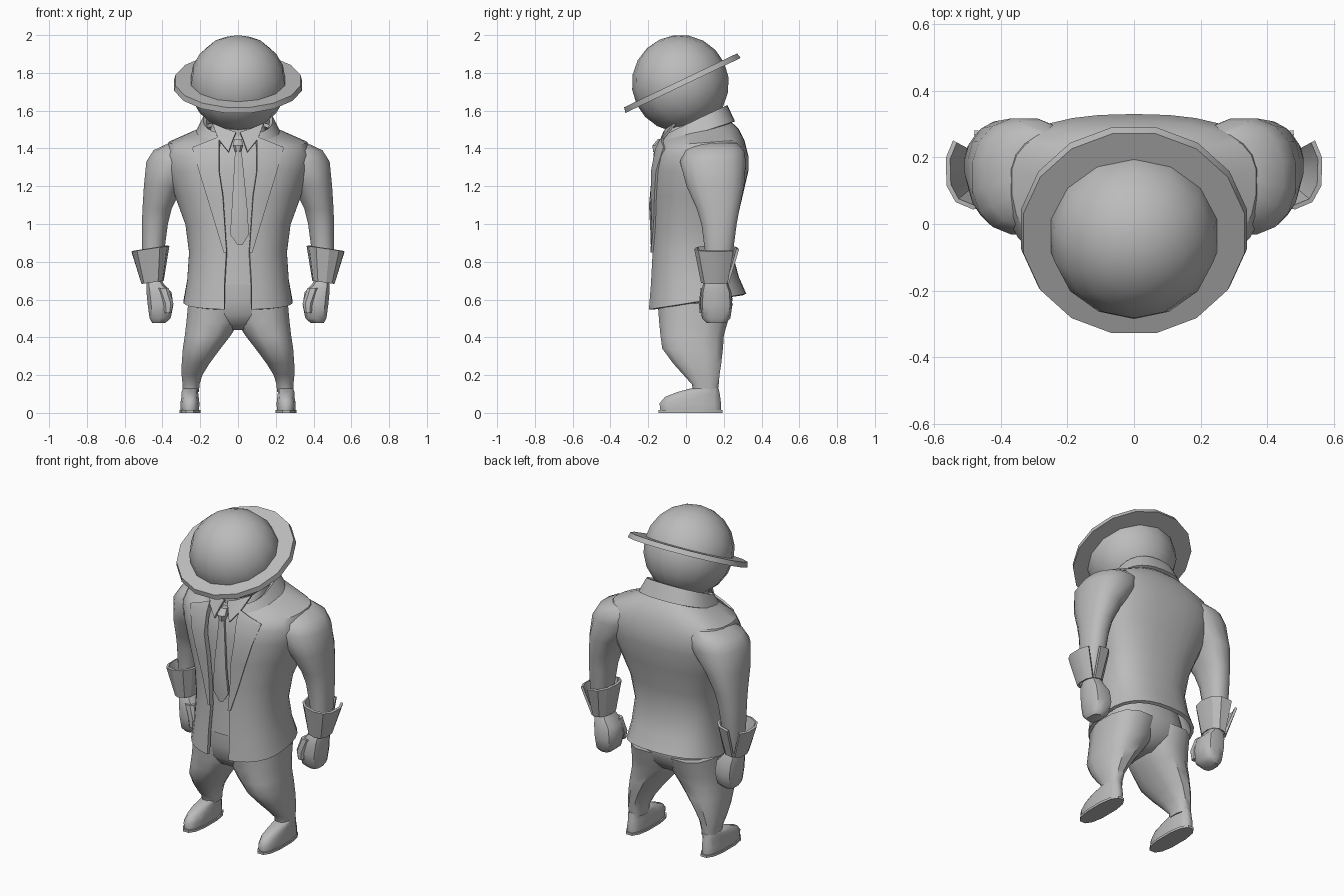
import bpy, bmesh, math
from mathutils import Matrix

if "Cube" in bpy.data.objects:
    bpy.data.objects.remove(bpy.data.objects["Cube"])

grey = bpy.data.materials.new("plain grey")
grey.use_nodes = True
COLOUR = (.5, .5, .5, 1)
grey.diffuse_color = COLOUR
grey.node_tree.nodes["Principled BSDF"].inputs["Base Color"].default_value = COLOUR


def finish(bm, name, thick=0, mirror=True, angle=40):
    """Turn a bmesh into a finished, shaded object."""
    bmesh.ops.recalc_face_normals(bm, faces=bm.faces)
    mesh = bpy.data.meshes.new(name)
    bm.to_mesh(mesh)
    bm.free()
    obj = bpy.data.objects.new(name, mesh)
    bpy.context.collection.objects.link(obj)
    mesh.materials.append(grey)
    if mirror:
        modifier = obj.modifiers.new("mirror", 'MIRROR')
        modifier.merge_threshold = .002
    if thick:
        modifier = obj.modifiers.new("thickness", 'SOLIDIFY')
        modifier.thickness = thick
        modifier.offset = 0
    bpy.ops.object.select_all(action='DESELECT')
    obj.select_set(True)
    bpy.context.view_layer.objects.active = obj
    bpy.ops.object.convert(target='MESH')
    bpy.ops.object.shade_smooth_by_angle(angle=math.radians(angle))


def loft(name, rows, closed=True, **options):
    """Skin a list of equal-length point rows, capping closed ones."""
    bm = bmesh.new()
    grid = [[bm.verts.new(point) for point in row] for row in rows]
    count = len(grid[0])
    for low, high in zip(grid, grid[1:]):
        for i in range(count if closed else count - 1):
            j = (i + 1) % count
            bm.faces.new((low[i], low[j], high[j], high[i]))
    if closed:
        bm.faces.new(grid[0])
        bm.faces.new(grid[-1])
    finish(bm, name, **options)


def signed_power(value, power):
    return math.copysign(abs(value) ** power, value)


def oval(angle, left, right, front, back, power):
    """Point on a rounded box outline between the given limits."""
    x = (left + right) / 2 + (right - left) / 2 * signed_power(math.cos(angle), power)
    y = (front + back) / 2 + (back - front) / 2 * signed_power(math.sin(angle), power)
    return x, y


def tube(name, table, sides=12, power=.8, **options):
    """Loft of ovals, one for each (height, left, right, front, back)."""
    rows = []
    for z, *limits in table:
        angles = [math.tau * (i + .5) / sides for i in range(sides)]
        rows.append([(*oval(angle, *limits, power), z) for angle in angles])
    loft(name, rows, **options)


# Coat: height, half width, front y, back y, half opening, tilt, y of widest point
COAT = [
    (.585, .28, -.19, .31, .07, .16, .05),
    (.7, .26, -.18, .27, .07, .08, .05),
    (.85, .25, -.17, .235, .06, 0, .05),
    (1, .27, -.165, .255, .07, 0, .07),
    (1.15, .325, -.17, .29, .08, 0, .1),
    (1.28, .37, -.17, .32, .1, 0, .12),
    (1.36, .385, -.16, .32, .1, 0, .13),
    (1.42, .36, -.14, .3, .1, .08, .13),
    (1.46, .25, -.12, .27, .1, .18, .08),
    (1.49, .18, -.105, .23, .1, .25, .06),
]
CURVE = .83


def coat_point(row, angle):
    height, width, front, back, opening, tilt, middle = row
    s = math.sin(angle)
    x = width * max(math.cos(angle), 0) ** CURVE
    if s > 0:
        y = middle + (back - middle) * signed_power(s, .72)
    else:
        y = middle + (middle - front) * signed_power(s, CURVE)
    return (0 if x < .003 else x, y, height + tilt * (y - .05))


def coat_angle(row, x):
    """Angle at which the front of a coat row reaches x."""
    width = row[1]
    return -math.acos(min(1, (x / width) ** (1 / CURVE)))


def coat_half(row, steps=14):
    """Half a coat row, from the opening round to the middle of the back."""
    start = coat_angle(row, row[4])
    return [coat_point(row, start + (math.pi / 2 - start) * i / steps) for i in range(steps + 1)]


def coat_row(z):
    """Coat dimensions at any height."""
    for low, high in zip(COAT, COAT[1:]):
        if z <= high[0]:
            t = (z - low[0]) / (high[0] - low[0])
            return [a + (b - a) * t for a, b in zip(low, high)]
    return COAT[-1]


def on_front(x, z, out):
    """Point on the coat front, pushed forward by out."""
    row = coat_row(z)
    y = coat_point(row, coat_angle(row, abs(x)))[1]
    return (x, y - out, z)


loft("coat", [coat_half(row) for row in COAT], closed=False, thick=.02)

# Folded coat collar
COLLAR = [(1.47, .215, -.14, .25, .1, .35, .05), (1.545, .175, -.105, .21, .085, .5, .05)]
loft("coat_collar", [coat_half(row) for row in COLLAR], closed=False, thick=.02, angle=30)

# Lapels widen from the waist and end in a sloping top edge
lapel = []
for z, outer in [(.85, .075), (1, .12), (1.15, .165), (1.28, .205), (1.4, .24)]:
    inner = coat_row(z)[4]
    lapel.append([on_front(inner + (outer - inner) * i / 3, z, .015) for i in range(4)])
lapel.append([on_front(x, 1.5 - x * .4, .014) for x in (.1, .13, .17, .235)])
loft("lapel", lapel, closed=False, thick=.012)

# Shirt front, shirt collar points and neck
shirt = [[on_front(x, z, -.022) for x in (0, .05, .09, .13)]
         for z in (.68, .85, 1, 1.15, 1.28, 1.38, 1.46)]
loft("shirt_front", shirt, closed=False, thick=.01)
tips = [[(.01, -.115, 1.485), (.025, -.13, 1.45)],
        [(.06, -.105, 1.5), (.05, -.155, 1.38)],
        [(.135, -.06, 1.53), (.105, -.125, 1.45)]]
loft("shirt_collar", tips, closed=False, thick=.012)
tube("neck", [(1.36, -.15, .15, -.1, .18), (1.5, -.15, .15, -.1, .18), (1.56, -.13, .13, -.02, .18)],
     mirror=False)

# Tie: blade with a raised middle, then the knot
tie = []
for z, left, right in [(.89, 0, .02), (.945, -.04, .056), (1.1, -.03, .046), (1.39, -.013, .016)]:
    bulge = .008 + .01 * math.sin((z - .89) * 6)
    middle = (left + right) / 2
    tie.append([on_front(left, z, bulge - .006), on_front(middle, z, bulge),
                on_front(right, z, bulge - .006)])
loft("tie", tie, closed=False, thick=.02, mirror=False, angle=30)
tube("tie_knot", [(1.38, -.016, .016, -.175, -.13), (1.415, -.03, .03, -.18, -.12),
                  (1.45, -.02, .02, -.15, -.1)], sides=8, mirror=False)

# Sleeves from wrist to shoulder
tube("sleeve", [
    (.7, .41, .49, .11, .215), (.85, .39, .51, .1, .25), (1, .37, .51, .08, .27),
    (1.08, .35, .507, .055, .285), (1.2, .29, .5, 0, .31), (1.33, .17, .488, -.035, .32),
    (1.39, .16, .45, -.01, .31), (1.43, .17, .365, .05, .27)], sides=16, power=.87)

# Split, flared cuffs
cuff = []
for z, split, limits in [(.69, 4, (.4, .505, .085, .225)), (.87, 20, (.37, .56, .05, .275))]:
    row = []
    for i in range(11):
        angle = math.radians(65 + split + (360 - 2 * split) * i / 10)
        x, y = oval(angle, *limits, .8)
        row.append((x, y, z - (x - .47) * .15))
    cuff.append(row)
loft("cuff", cuff, closed=False, thick=.014, angle=30)

# Fists with a thumb
tube("fist", [
    (.475, .385, .455, .11, .21), (.5, .355, .47, .085, .235), (.57, .34, .48, .075, .245),
    (.64, .35, .487, .08, .24), (.68, .39, .487, .09, .225), (.73, .415, .48, .115, .21)],
    sides=10, power=.67)
tube("thumb", [(.53, .352, .39, .07, .11), (.58, .34, .4, .066, .13), (.66, .365, .43, .076, .14)],
     sides=8)

# Trousers: joined hips and two tapering legs
tube("hips", [
    (.44, -.05, .05, -.06, .13), (.47, -.13, .13, -.115, .185), (.52, -.22, .22, -.145, .225),
    (.6, -.255, .255, -.16, .25), (.69, -.24, .24, -.16, .23)], sides=16, mirror=False, angle=60)
tube("trouser_leg", [
    (.11, .205, .293, .035, .17), (.15, .203, .295, .03, .175), (.2, .187, .3, -.015, .18),
    (.26, .15, .3, -.07, .19), (.34, .09, .295, -.13, .2), (.41, .035, .285, -.14, .205),
    (.48, -.01, .277, -.147, .225), (.58, -.02, .268, -.155, .255)])

# Shoes with a thin sole
tube("shoe", [
    (.01, .205, .305, -.14, .19), (.05, .203, .307, -.145, .19), (.085, .207, .3, -.115, .185),
    (.11, .21, .3, -.05, .18), (.13, .21, .293, .025, .175)], angle=60)
tube("shoe_sole", [(z, .197, .312, -.15, .197) for z in (0, .014)])

# Head with a tilted bowl-shaped hat
TILT = Matrix.Rotation(math.radians(25.5), 4, 'X')
bm = bmesh.new()
bmesh.ops.create_uvsphere(bm, u_segments=14, v_segments=10, radius=.257,
                          matrix=Matrix.Translation((0, -.03, 1.744)) @ TILT)
finish(bm, "head_and_hat_crown", mirror=False)
bm = bmesh.new()
bmesh.ops.create_cone(bm, cap_ends=True, segments=16, radius1=.345, radius2=.338, depth=.03,
                      matrix=Matrix.Translation((0, -.022, 1.747)) @ TILT @ Matrix.Rotation(math.pi / 16, 4, 'Z'))
finish(bm, "hat_brim", mirror=False, angle=30)
